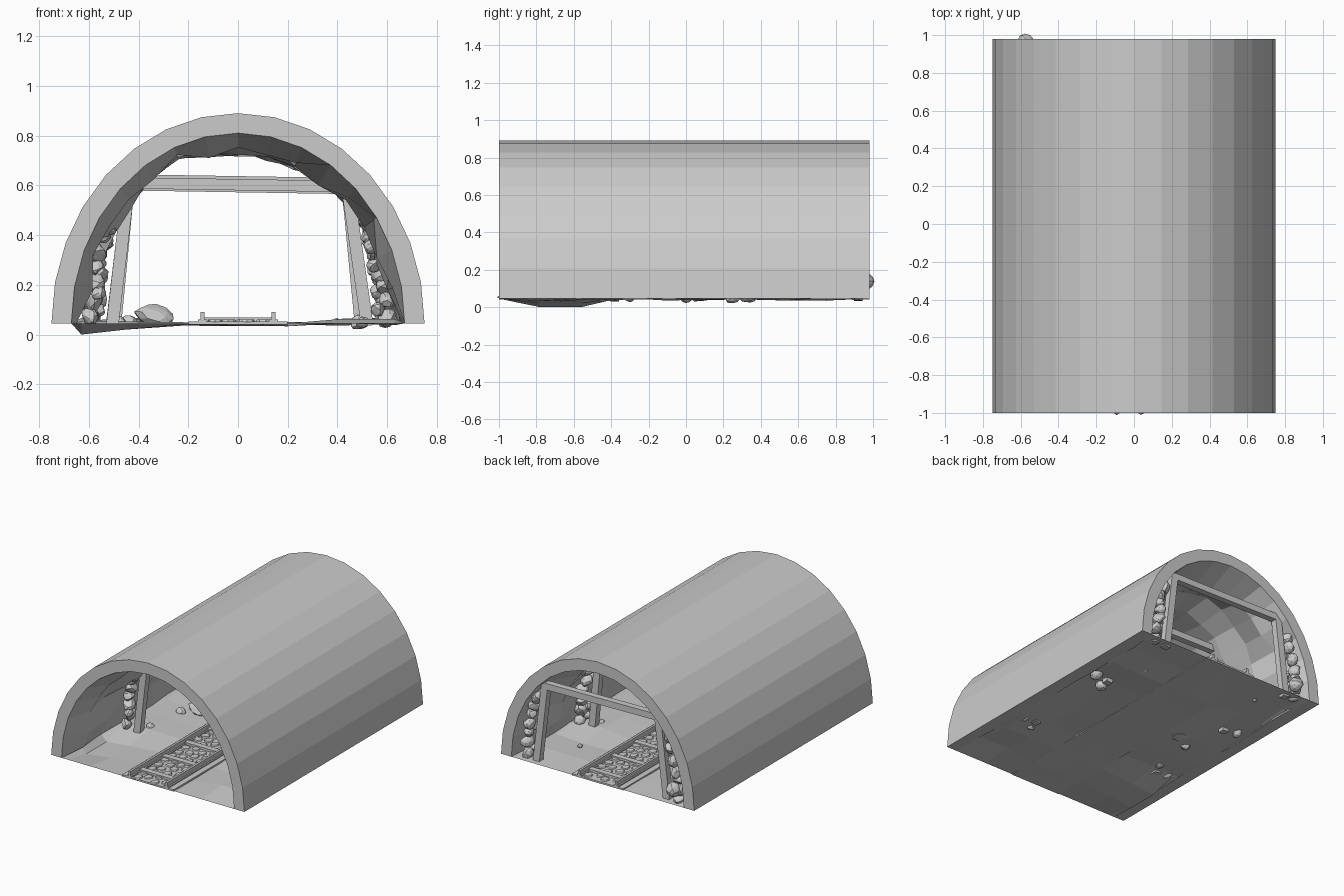
import bpy, bmesh, math, random
from mathutils import Vector, Matrix, Euler

if "Cube" in bpy.data.objects:
    bpy.data.objects.remove(bpy.data.objects["Cube"])

random.seed(7)
Y0, Y1 = -1.0, 0.98


def finish(bm, name, recalc=True):
    if recalc:
        bmesh.ops.recalc_face_normals(bm, faces=bm.faces)
    me = bpy.data.meshes.new(name)
    bm.to_mesh(me)
    bm.free()
    ob = bpy.data.objects.new(name, me)
    bpy.context.collection.objects.link(ob)
    return ob


def grid_faces(bm, rows):
    for r, s in zip(rows, rows[1:]):
        for i in range(len(r) - 1):
            bm.faces.new((r[i], r[i + 1], s[i + 1], s[i]))


def add_box(bm, center, size, rot=None):
    m = Matrix.Translation(center) @ (rot or Matrix.Identity(4)) @ Matrix.Diagonal((*size, 1))
    bmesh.ops.create_cube(bm, size=1, matrix=m)


def add_beam(bm, a, b, w, d):
    # square timber running from a to b
    a, b = Vector(a), Vector(b)
    rot = (b - a).to_track_quat('Z', 'Y').to_matrix().to_4x4()
    add_box(bm, (a + b) / 2, (w, d, (b - a).length), rot)


def add_rock(bm, center, size, spin=0.5):
    # rounded stone with a few planed-off sides
    vs = bmesh.ops.create_icosphere(bm, subdivisions=2, radius=1)["verts"]
    cuts = [(Vector([random.uniform(-1, 1) for _ in range(3)]).normalized(),
             random.uniform(0.65, 0.9)) for _ in range(7)]
    rot = Euler([random.uniform(-spin, spin) for _ in range(3)]).to_matrix()
    for v in vs:
        p = v.co.copy()
        for n, h in cuts:
            over = p.dot(n) - h
            if over > 0:
                p -= n * over
        v.co = rot @ Vector(p[i] * size[i] for i in range(3)) + Vector(center)


# Tunnel shell: smooth faceted arch outside, rough rock inside
SEG, ROWS = 16, 10
bm = bmesh.new()


def arch(y, a, b, rough=0.0):
    ring = []
    for i in range(SEG + 1):
        t = math.pi * i / SEG
        edge = 0.25 if i in (0, SEG) else 1
        k = 1 - rough * edge * random.random()
        z = 0.045 + b * math.sin(t) * k
        ring.append(bm.verts.new((a * math.cos(t) * k, y, z)))
    return ring


outer = [arch(y, 0.75, 0.845) for y in (Y0, Y1)]
inner = [arch(Y0 + (Y1 - Y0) * j / ROWS, 0.67, 0.765, 0 if j in (0, ROWS) else 0.13)
         for j in range(ROWS + 1)]
grid_faces(bm, outer)
grid_faces(bm, inner)
grid_faces(bm, [outer[0], inner[0]])
grid_faces(bm, [outer[1], inner[-1]])
for i in (0, SEG):
    bm.faces.new([outer[0][i], outer[1][i]] + [r[i] for r in reversed(inner)])
finish(bm, "tunnel_shell")

# Uneven floor, dipping at the front left
bm = bmesh.new()
xs = (-0.67, -0.63, -0.45, -0.2, 0.0, 0.2, 0.42, 0.63, 0.67)
NY = 9
rows = []
for j in range(NY + 1):
    y = Y0 + (Y1 - Y0) * j / NY
    row = []
    for x in xs:
        z = 0.045
        if 0 < j < NY and abs(x) < 0.66:
            z += random.uniform(-0.012, 0.006)
            if abs(x) > 0.4:
                z += random.uniform(-0.005, 0.022)
            if j in (1, 2) and x < -0.4:
                z = 0.0 if x < -0.6 else 0.02
        row.append(bm.verts.new((x, y, z)))
    rows.append(row)
grid_faces(bm, rows)
finish(bm, "tunnel_floor")

# Timber frames: two leaning posts, a cross beam
FRAMES = ((-0.38, 0.0), (0.32, 0.012), (0.92, -0.008))
for n, (y, dz) in enumerate(FRAMES):
    bm = bmesh.new()
    for s in (-1, 1):
        j = random.uniform(-0.015, 0.015)
        add_beam(bm, (s * 0.505 + j, y, 0.035), (s * 0.44, y, 0.595 + dz), 0.045, 0.05)
    add_beam(bm, (-0.46, y, 0.61 + dz), (0.46, y, 0.595 + dz), 0.045, 0.045)
    finish(bm, f"timber_frame_{n}")

# Stones stacked between posts and wall
bm = bmesh.new()
for y, _ in FRAMES:
    for s in (-1, 1):
        z = 0.07
        while z < 0.5:
            h = random.uniform(0.033, 0.05)
            x = 0.595 - 0.08 * (z / 0.5) ** 2
            w = random.uniform(0.032, 0.045)
            yy = y + random.uniform(-0.015, 0.02)
            add_rock(bm, (s * (x + random.uniform(-0.01, 0.01)), min(yy, 0.945), z),
                     (w, 0.05, h))
            if random.random() < 0.6:
                add_rock(bm, (s * (x - 0.03), y - 0.035, z + 0.03), (0.03, 0.035, 0.03))
            z += h * 1.65
add_rock(bm, (-0.575, 0.955, 0.14), (0.05, 0.053, 0.05), 0.1)
finish(bm, "wall_stones")

# Loose rocks on the floor
bm = bmesh.new()
add_rock(bm, (-0.34, 0.07, 0.075), (0.085, 0.07, 0.05), 0.2)
for x, y, r in ((0.49, 0.25, 0.04), (0.5, -0.45, 0.03), (-0.4, 0.75, 0.02),
                (-0.44, 0.0, 0.035), (0.4, 0.6, 0.02), (-0.47, -0.3, 0.03)):
    add_rock(bm, (x, y, 0.05), (r, r, r * 0.8))
finish(bm, "loose_rocks")

# Track bed
bm = bmesh.new()
add_box(bm, (0, (Y0 + Y1) / 2, 0.047), (0.40, Y1 - Y0, 0.012))
finish(bm, "track_bed")

# Cobbles between the rails: flat bevelled stones in a staggered grid
bm = bmesh.new()
step = 0.075
for r in range(26):
    y = Y0 + 0.045 + r * step
    if y > Y1 - 0.03:
        break
    for c in range(4):
        cx = (c - 1.5) * 0.065 + random.uniform(-0.008, 0.008)
        cy = y + (0.015 if c % 2 else -0.015) + random.uniform(-0.006, 0.006)
        turn = random.random() * 6
        lower, upper = [], []
        for k in range(7):
            t = turn + k * math.tau / 7
            q = random.uniform(0.85, 1.1)
            dx, dy = 0.033 * q * math.cos(t), 0.037 * q * math.sin(t)
            lower.append(bm.verts.new((cx + dx, cy + dy, 0.05)))
            upper.append(bm.verts.new((cx + dx * 0.8, cy + dy * 0.8, 0.06)))
        bm.faces.new(upper)
        for k in range(7):
            m = (k + 1) % 7
            bm.faces.new((lower[k], lower[m], upper[m], upper[k]))
finish(bm, "cobbles")

# Cross ties
bm = bmesh.new()
for k in range(8):
    add_box(bm, (0, -0.88 + k * 0.25, 0.059), (0.27, 0.04, 0.02))
finish(bm, "cross_ties")

# Rails with a wider foot
bm = bmesh.new()
for s in (-1, 1):
    add_box(bm, (s * 0.143, (Y0 + Y1) / 2, 0.073), (0.016, Y1 - Y0, 0.036))
    add_box(bm, (s * 0.143, (Y0 + Y1) / 2, 0.056), (0.036, Y1 - Y0, 0.01))
finish(bm, "rails")
